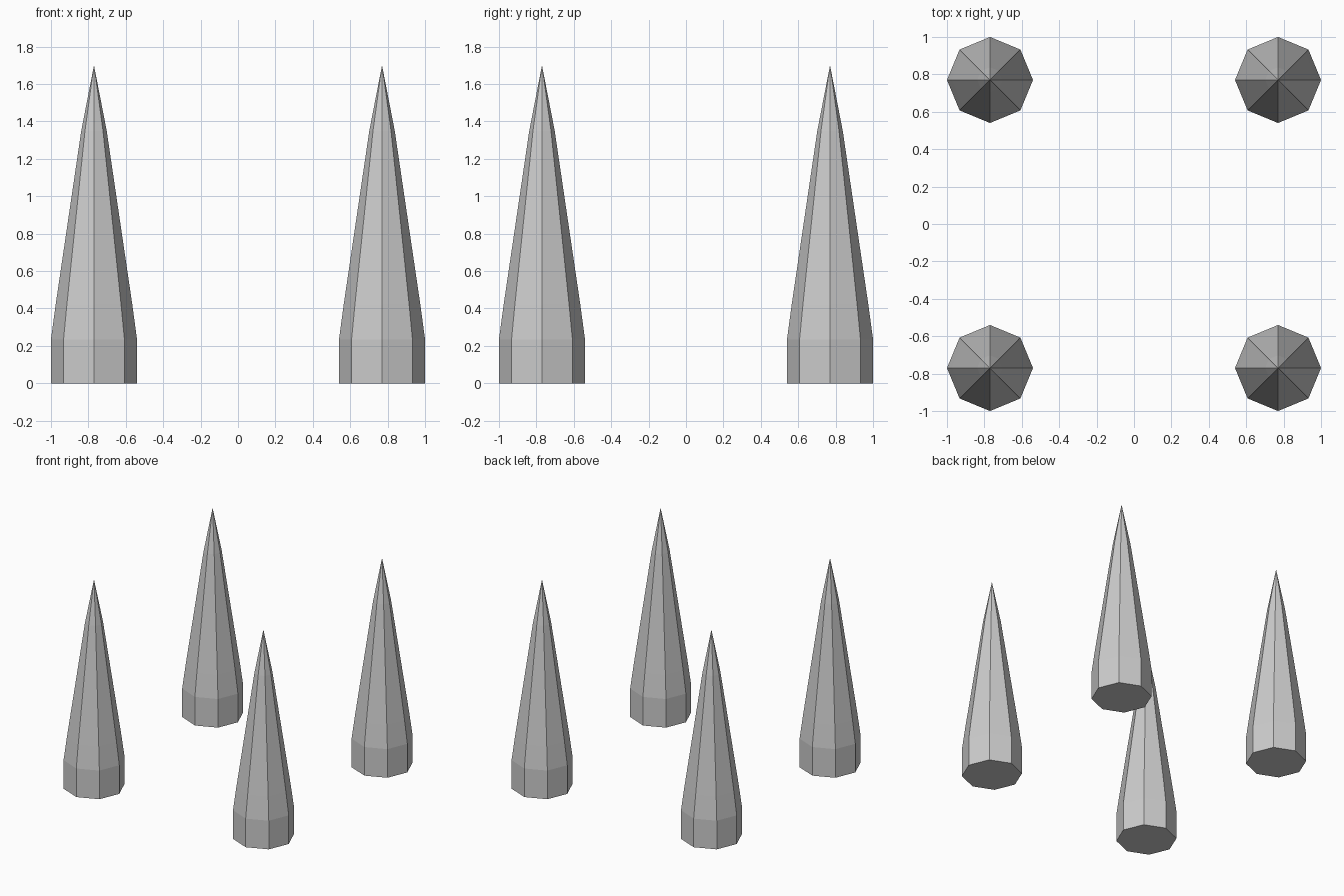
import bpy
import bmesh
from math import cos, sin, tau

if "Cube" in bpy.data.objects:
    bpy.data.objects.remove(bpy.data.objects["Cube"])

SIDES = 8
CENTRE = 0.77
# (radius, height) from the base up to the shaft below the tip
PROFILE = [(0.23, 0.0), (0.23, 0.235), (0.205, 0.42), (0.068, 1.35)]
TIP = 1.7


def make_spike(name, x, y):
    bm = bmesh.new()
    rings = [[bm.verts.new((r * cos(tau * i / SIDES), r * sin(tau * i / SIDES), z))
              for i in range(SIDES)] for r, z in PROFILE]
    tip = bm.verts.new((0, 0, TIP))
    # base cap
    bm.faces.new(rings[0][::-1])
    # straight foot and tapering shaft
    for low, high in zip(rings, rings[1:]):
        for i in range(SIDES):
            j = (i + 1) % SIDES
            bm.faces.new((low[i], low[j], high[j], high[i]))
    # pointed tip
    for i in range(SIDES):
        bm.faces.new((rings[-1][i], rings[-1][(i + 1) % SIDES], tip))
    mesh = bpy.data.meshes.new(name)
    bm.to_mesh(mesh)
    bm.free()
    obj = bpy.data.objects.new(name, mesh)
    obj.location = (x, y, 0)
    bpy.context.collection.objects.link(obj)


# one spike at each corner of a square
for side, sx in (("left", -1), ("right", 1)):
    for end, sy in (("front", -1), ("back", 1)):
        make_spike(f"{end}_{side}_spike", sx * CENTRE, sy * CENTRE)
